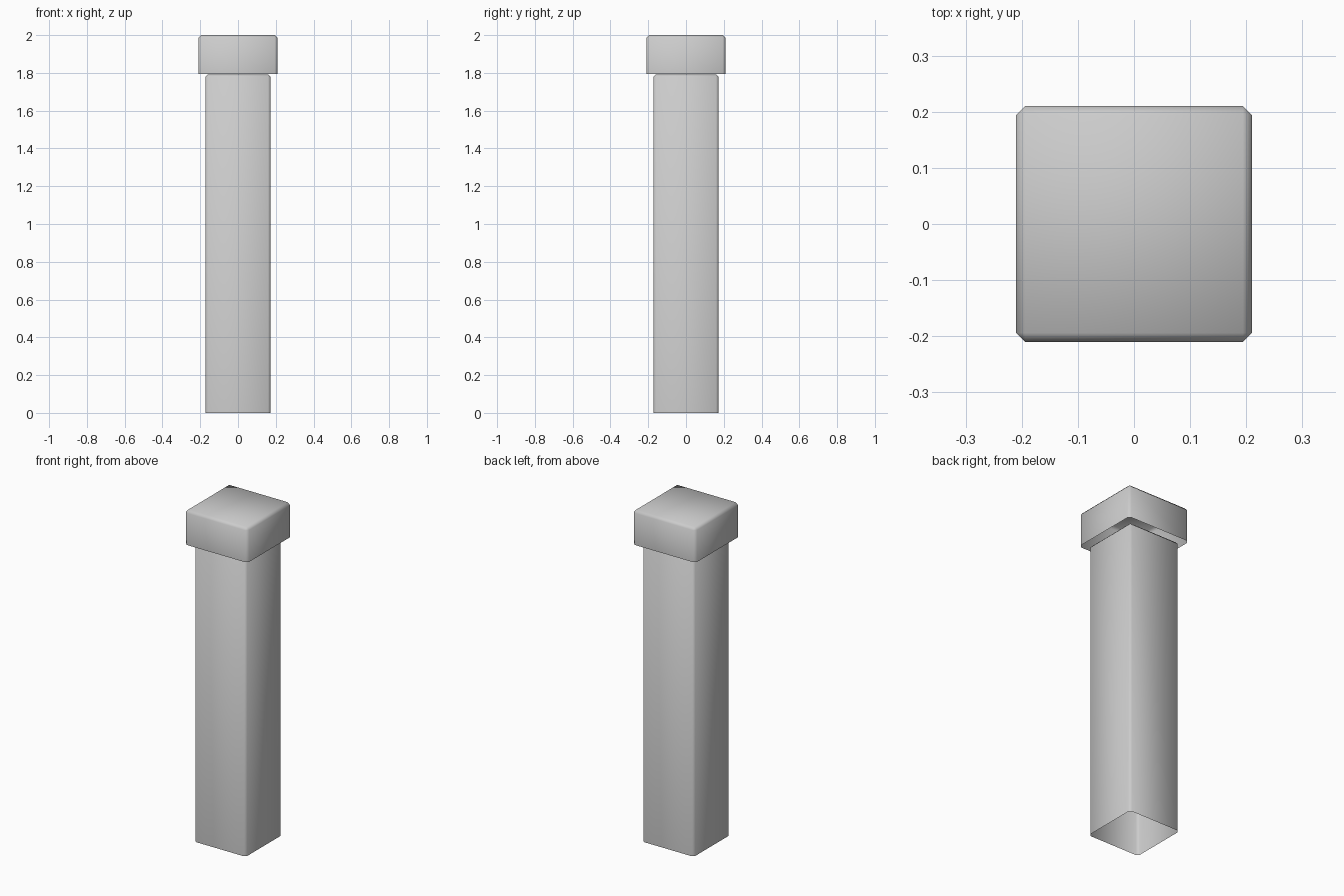
import bpy
import bmesh

# Remove the default cube
default = bpy.data.objects.get("Cube")
if default:
    bpy.data.objects.remove(default, do_unlink=True)

# Single grey material
grey = bpy.data.materials.new("plain grey")
grey.use_nodes = True
colour = (0.6, 0.6, 0.6, 1)
grey.diffuse_color = colour
grey.node_tree.nodes["Principled BSDF"].inputs["Base Color"].default_value = colour


def open_block(name, half, bottom, top, chamfer):
    """Smooth-shaded square block with chamfered edges and no underside."""
    bm = bmesh.new()
    bmesh.ops.create_cube(bm, size=2)
    for v in bm.verts:
        v.co.x *= half
        v.co.y *= half
        v.co.z = top if v.co.z > 0 else bottom
    underside = [f for f in bm.faces if f.normal.z < -0.5]
    bmesh.ops.delete(bm, geom=underside, context='FACES')
    edges = [e for e in bm.edges if len(e.link_faces) == 2]
    bmesh.ops.bevel(bm, geom=edges, offset=chamfer, segments=1,
                    affect='EDGES', profile=0.5)
    for f in bm.faces:
        f.smooth = True
    mesh = bpy.data.meshes.new(name)
    bm.to_mesh(mesh)
    bm.free()
    mesh.materials.append(grey)
    obj = bpy.data.objects.new(name, mesh)
    bpy.context.collection.objects.link(obj)
    return obj


# Tall hollow shaft and the wider cap resting on it
open_block("post_shaft", 0.173, 0.0, 1.792, 0.014)
open_block("post_cap", 0.21, 1.793, 2.0, 0.016)
